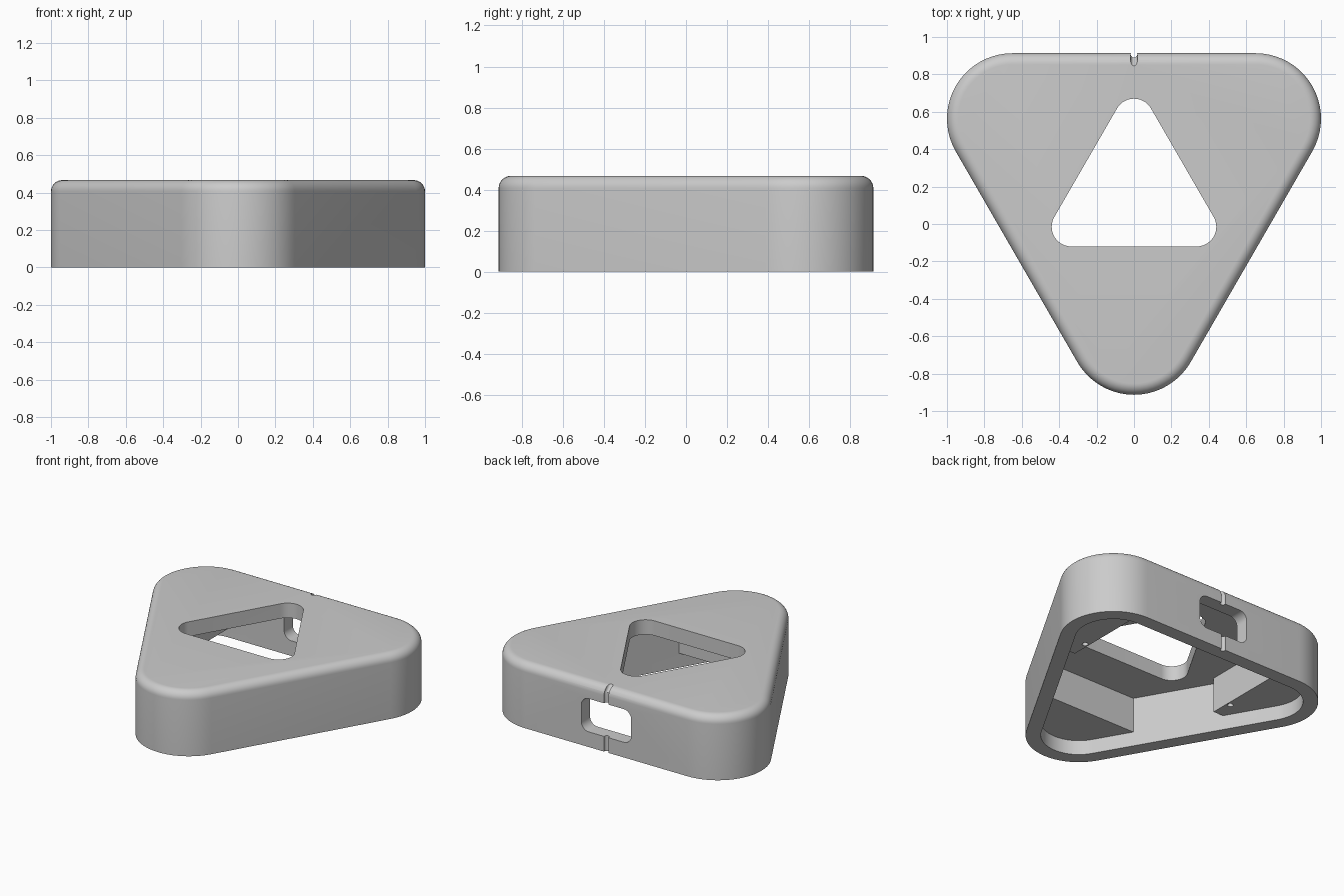
import bpy, bmesh, math
from mathutils import Vector, Matrix

if "Cube" in bpy.data.objects:
    bpy.data.objects.remove(bpy.data.objects["Cube"], do_unlink=True)

grey = bpy.data.materials.new("light grey")
grey.use_nodes = True
grey.diffuse_color = (0.6, 0.6, 0.6, 1)
grey.node_tree.nodes["Principled BSDF"].inputs["Base Color"].default_value = (0.6, 0.6, 0.6, 1)


def outline(centres, radius, steps=20):
    """Counter-clockwise convex outline with an arc around each centre."""
    points, count = [], len(centres)
    for i, c in enumerate(centres):
        c = Vector(c)
        into = c - Vector(centres[i - 1])
        out = Vector(centres[(i + 1) % count]) - c
        start = math.atan2(-into.x, into.y)
        turn = (math.atan2(-out.x, out.y) - start) % math.tau
        for s in range(steps + 1):
            a = start + turn * s / steps
            points.append(c + radius * Vector((math.cos(a), math.sin(a))))
    return points


def prism(name, centres, layers, matrix=Matrix()):
    """Stack rounded outlines given as (corner radius, height)."""
    bm = bmesh.new()
    rings = [[bm.verts.new((p.x, p.y, z)) for p in outline(centres, r)] for r, z in layers]
    bm.faces.new(rings[0][::-1])
    bm.faces.new(rings[-1])
    for low, high in zip(rings, rings[1:]):
        for i in range(len(low)):
            bm.faces.new((low[i - 1], low[i], high[i], high[i - 1]))
    bm.transform(matrix)
    return finish(name, bm)


def box(name, low, high):
    bm = bmesh.new()
    bmesh.ops.create_cube(bm, size=1)
    low, high = Vector(low), Vector(high)
    bm.transform(Matrix.Translation((low + high) / 2) @ Matrix.Diagonal((high - low).to_4d()))
    return finish(name, bm)


def rod(name, radius, length, matrix):
    bm = bmesh.new()
    bmesh.ops.create_cone(bm, cap_ends=True, segments=24, radius1=radius, radius2=radius, depth=length)
    bm.transform(matrix)
    return finish(name, bm)


def finish(name, bm):
    bmesh.ops.recalc_face_normals(bm, faces=bm.faces)
    mesh = bpy.data.meshes.new(name)
    bm.to_mesh(mesh)
    bm.free()
    mesh.materials.append(grey)
    obj = bpy.data.objects.new(name, mesh)
    bpy.context.collection.objects.link(obj)
    return obj


def cut(obj, cutter):
    mod = obj.modifiers.new("cut", "BOOLEAN")
    mod.operation, mod.solver, mod.object = "DIFFERENCE", "EXACT", cutter
    bpy.context.view_layer.objects.active = obj
    bpy.ops.object.modifier_apply(modifier=mod.name)
    bpy.data.objects.remove(cutter, do_unlink=True)


# Outer shell with a rounded top edge
corners = [(0, -0.563), (0.65, 0.563), (-0.65, 0.563)]
R, HEIGHT, FILLET, WALL = 0.35, 0.467, 0.06, 0.1
layers = [(R, 0)]
for i in range(9):
    a = math.pi / 2 * i / 8
    layers.append((R - FILLET * (1 - math.cos(a)), HEIGHT - FILLET * (1 - math.sin(a))))
housing = prism("housing", corners, layers)

# Hollow underside, leaving a mounting block in each corner
cavity = prism("cavity", corners, [(R - WALL, -0.1), (R - WALL, 0.36)])
cut(cavity, box("front_block", (-1, -1, 0.105), (1, -0.437, 1)))
for side in (-1, 1):
    xs = sorted((side * 0.595, side * 1.5))
    cut(cavity, box("side_block", (xs[0], 0.105, 0.105), (xs[1], 1.5, 1)))
cut(housing, cavity)

# Screw holes in the side blocks
for side in (-1, 1):
    cut(housing, rod("screw_hole", 0.02, 0.3, Matrix.Translation((side * 0.622, 0.242, 0.1))))

# Triangular opening through the top
cut(housing, prism("top_opening", [(-0.335, -0.015), (0.335, -0.015), (0, 0.565)],
                   [(0.105, 0.2), (0.105, 0.7)]))

# Rounded window in the back wall
window = [(-0.14, 0.17), (0.14, 0.17), (0.14, 0.29), (-0.14, 0.29)]
cut(housing, prism("window", window, [(0.06, -1.1), (0.06, -0.7)], Matrix.Rotation(math.pi / 2, 4, "X")))

# Narrow groove down the back wall and over its rounded edge
cut(housing, rod("groove", 0.018, 1.2, Matrix.Translation((0, 0.908, 0.2))))
cut(housing, rod("groove_top", 0.018, 0.3,
                 Matrix.Translation((0, 0.892, 0.446)) @ Matrix.Rotation(math.pi / 4, 4, "X")))

bpy.ops.object.select_all(action="DESELECT")
housing.select_set(True)
bpy.context.view_layer.objects.active = housing
bpy.ops.object.shade_smooth_by_angle(angle=math.radians(30))
